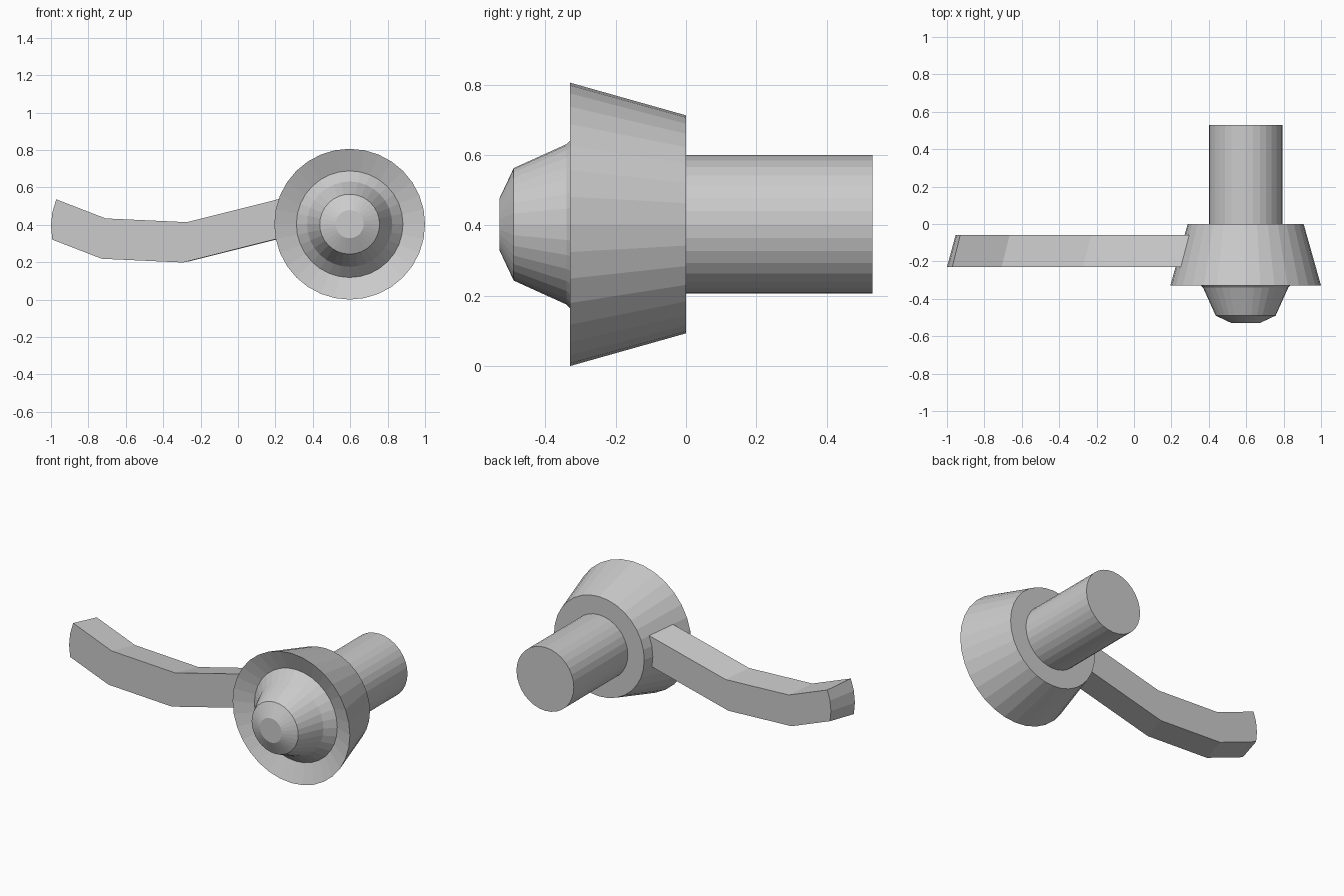
import bpy, bmesh
from math import sin, cos, pi

if "Cube" in bpy.data.objects:
    bpy.data.objects.remove(bpy.data.objects["Cube"])

AX, AZ, SIDES = 0.597, 0.403, 32      # spindle axis runs along y


def finish(name, bm):
    bmesh.ops.recalc_face_normals(bm, faces=bm.faces)
    me = bpy.data.meshes.new(name)
    bm.to_mesh(me)
    bm.free()
    ob = bpy.data.objects.new(name, me)
    bpy.context.collection.objects.link(ob)
    return ob


def loft(name, rings, cap_start=False, cap_end=False):
    """Skin a list of equal-length closed rings."""
    bm = bmesh.new()
    loops = [[bm.verts.new(p) for p in ring] for ring in rings]
    for a, b in zip(loops, loops[1:]):
        n = len(a)
        for i in range(n):
            j = (i + 1) % n
            bm.faces.new((a[i], a[j], b[j], b[i]))
    if cap_start:
        bm.faces.new(loops[0])
    if cap_end:
        bm.faces.new(loops[-1])
    return finish(name, bm)


def circle(r, y):
    return [(AX + r * cos(2 * pi * i / SIDES), y, AZ + r * sin(2 * pi * i / SIDES))
            for i in range(SIDES)]


def lathe(name, profile, **caps):
    return loft(name, [circle(r, y) for r, y in profile], **caps)


# Tapered collar with dished front and flat back
lathe("collar", [(0.285, -0.285), (0.403, -0.33), (0.31, 0), (0.197, 0)])

# Stepped button seated in the dish
lathe("button", [(0.285, -0.285), (0.228, -0.34), (0.16, -0.49), (0.075, -0.53)], cap_end=True)

# Round spindle at the back
lathe("spindle", [(0.197, 0), (0.197, 0.53)], cap_end=True)


# Lever: the collar's curved, tapered patch swept outwards along a bent path
def patch(dx, dz):
    angles = [k * 2 * pi / SIDES for k in (-1, 0, 1, 2)]
    front = [(AX - 0.373 * cos(a) + dx, -0.23, AZ + 0.373 * sin(a) + dz) for a in angles]
    back = [(AX - 0.327 * cos(a) + dx, -0.06, AZ + 0.327 * sin(a) + dz) for a in angles]
    return front + back[::-1]


path = [(0.02, 0.005), (-0.525, -0.132), (-0.96, -0.112), (-1.224, -0.01)]
lever = loft("lever", [patch(*p) for p in path], cap_start=True)

# Close the lever tip with three facets
bm = bmesh.new()
bm.from_mesh(lever.data)
bm.verts.ensure_lookup_table()
tip = bm.verts[-8:]
for i in range(3):
    bm.faces.new((tip[i], tip[i + 1], tip[6 - i], tip[7 - i]))
bmesh.ops.recalc_face_normals(bm, faces=bm.faces)
bm.to_mesh(lever.data)
bm.free()
